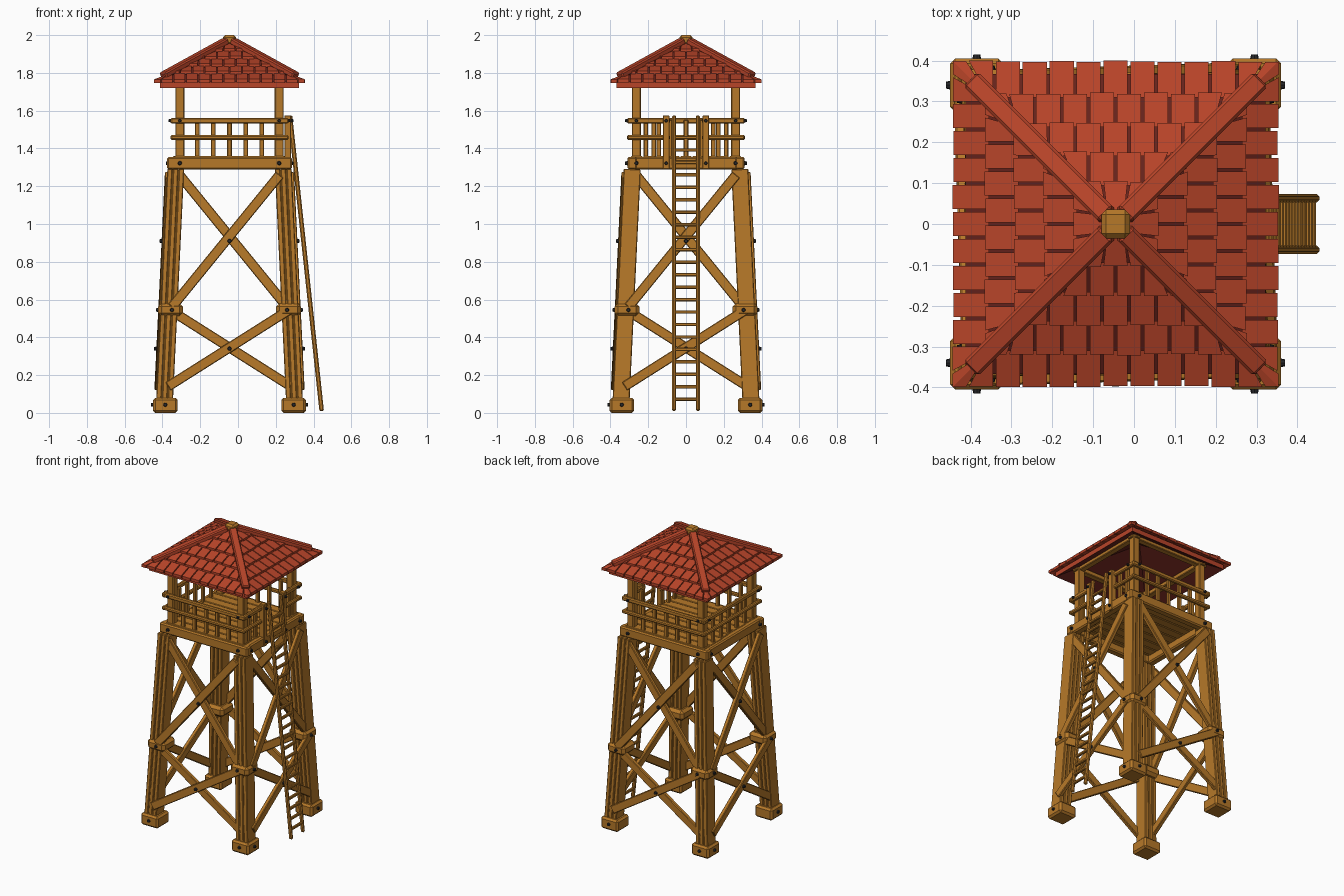
import bpy, bmesh, math, random
from mathutils import Vector, Matrix

if "Cube" in bpy.data.objects:
    bpy.data.objects.remove(bpy.data.objects["Cube"])

random.seed(4)
CX = -0.045          # tower axis; the ladder leans out on +x


def material(name, rgb):
    m = bpy.data.materials.new(name)
    m.diffuse_color = (*rgb, 1)
    m.use_nodes = True
    m.node_tree.nodes["Principled BSDF"].inputs["Base Color"].default_value = m.diffuse_color
    return m


WOOD = material("wood", (0.47, 0.19, 0.022))
RED = material("red_tile", (0.48, 0.058, 0.022))
DARK_RED = material("dark_red", (0.13, 0.016, 0.011))
IRON = material("dark_iron", (0.02, 0.021, 0.024))


def finish(name, bm, mat, bevel=0.0):
    bmesh.ops.recalc_face_normals(bm, faces=bm.faces)
    me = bpy.data.meshes.new(name)
    bm.to_mesh(me)
    bm.free()
    me.materials.append(mat)
    ob = bpy.data.objects.new(name, me)
    ob.location.x = CX
    bpy.context.collection.objects.link(ob)
    if bevel:
        b = ob.modifiers.new("bevel", 'BEVEL')
        b.width, b.segments = bevel, 1
    return ob


def beam(bm, p, q, w, d, ref=(0, 1, 0)):
    """Box from p to q; d is its thickness towards ref, w the other way."""
    p, q = Vector(p), Vector(q)
    t = (q - p).normalized()
    n = Vector(ref)
    n = (n - t * n.dot(t)).normalized()
    s = n.cross(t)
    rot = Matrix((s, n, t)).transposed().to_4x4()
    m = Matrix.Translation((p + q) / 2) @ rot @ Matrix.Diagonal((w, d, (q - p).length, 1))
    bmesh.ops.create_cube(bm, size=1, matrix=m)


def turn(k, v):
    """Front-side point turned to side k (0 front, 1 right, 2 back, 3 left)."""
    return Matrix.Rotation(k * math.pi / 2, 3, 'Z') @ Vector(v)


def bolt(bm, k, x, y, z, r=0.012):
    m = Matrix.Translation(turn(k, (x, y, z))) @ Matrix.Rotation(k * math.pi / 2, 4, 'Z') \
        @ Matrix.Rotation(math.pi / 2, 4, 'X')
    bmesh.ops.create_cone(bm, cap_ends=True, segments=8, radius1=r, radius2=r * 0.7,
                          depth=0.016, matrix=m)


def leg_c(z):        # leg centre offset at height z
    return 0.343 - 0.058 * (z - 0.08) / 1.2


corners = [(sx, sy) for sx in (-1, 1) for sy in (-1, 1)]
bolts = bmesh.new()

# footings, leaning plank-built legs, collars and upper posts
foot, leg, collar, post = (bmesh.new() for _ in range(4))
for sx, sy in corners:
    beam(foot, (sx * .34, sy * .34, 0), (sx * .34, sy * .34, .08), .13, .13)
    a, b = leg_c(.06), leg_c(1.29)
    beam(leg, (sx * a, sy * a, .06), (sx * b, sy * b, 1.285), .08, .076)
    for o in (-.031, 0, .031):
        beam(leg, (sx * a + o, sy * a, .06), (sx * b + o, sy * b, 1.29), .027, .09)
    beam(collar, (sx * .312, sy * .312, .51), (sx * .312, sy * .312, .58), .132, .132)
    beam(post, (sx * .263, sy * .263, 1.29), (sx * .263, sy * .263, 1.79), .048, .048)
finish("footings", foot, WOOD, .012)
finish("legs", leg, WOOD, .004)
finish("leg_collars", collar, WOOD, .018)
finish("roof_posts", post, WOOD, .005)

# crossed braces on each side
brace = bmesh.new()
for k in range(4):
    n = turn(k, (0, -1, 0))
    for z0, z1, x0, x1 in ((.14, .545, .325, .315), (.56, 1.26, .305, .265)):
        for s in (-1, 1):
            off = .036 + s * .007
            beam(brace, turn(k, (-s * x0, -leg_c(z0) - off, z0)),
                 turn(k, (s * x1, -leg_c(z1) - off, z1)), .052, .026, n)
    for z in (.34, .91):
        bolt(bolts, k, 0, -leg_c(z) - .06, z)
    for s in (-1, 1):
        bolt(bolts, k, s * .34, -.407, .043)
        bolt(bolts, k, s * .305, -.38, .545)
finish("cross_braces", brace, WOOD, .004)

# platform frame
frame = bmesh.new()
for k in range(4):
    half, out = (.33, .285) if k % 2 == 0 else (.308, .298)
    beam(frame, turn(k, (-half, -out, 1.322)), turn(k, (half, -out, 1.322)), .066, .05,
         turn(k, (0, -1, 0)))
    for x in (-.263, .263):
        bolt(bolts, k, x, -out - .03, 1.322)
finish("platform_beams", frame, WOOD, .008)

# floor planks
floor = bmesh.new()
for i in range(9):
    y = -.26 + i * .065
    e = .295 + random.uniform(-.006, .006)
    beam(floor, (-e, y, 1.348), (e, y, 1.348), .022, .06)
finish("floor_planks", floor, WOOD, .003)

# railings, with a gap on the ladder side
rails, bal = bmesh.new(), bmesh.new()
for k in range(4):
    n = turn(k, (0, -1, 0))
    spans = [(-.31, -.085), (.085, .31)] if k == 1 else [(-.312, .312)]
    for z, w in ((1.547, .03), (1.458, .024)):
        for a, b in spans:
            beam(rails, turn(k, (a, -.298, z)), turn(k, (b, -.298, z)), w, .024, n)
    xs = (-.212, -.145, .145, .212) if k == 1 else (-.17, -.085, 0, .085, .17)
    for x in xs:
        beam(bal, turn(k, (x, -.277, 1.35)), turn(k, (x, -.277, 1.55)), .024, .02, n)
    for x in (-.263, .263):
        bolt(bolts, k, x, -.314, 1.547, .01)
for s in (-1, 1):    # gate posts
    beam(bal, (.308, s * .105, 1.29), (.308, s * .105, 1.575), .036, .034)
    bolt(bolts, 1, s * .105, -.33, 1.547, .01)
    bolt(bolts, 1, s * .105, -.33, 1.322, .01)
finish("rails", rails, WOOD, .006)
finish("balusters", bal, WOOD, .003)

# ladder
ladder, rungs = bmesh.new(), bmesh.new()
for s in (-1, 1):
    beam(ladder, (.488, s * .063, .01), (.32, s * .063, 1.575), .024, .02)
for i in range(22):
    z = .072 + i * .066
    x = .488 - .168 * (z - .01) / 1.565
    beam(rungs, (x, -.063, z), (x, .063, z), .018, .018, (0, 0, 1))
finish("ladder_sides", ladder, WOOD, .006)
finish("ladder_rungs", rungs, WOOD, .004)
finish("bolts", bolts, IRON)

# plates carrying the roof
plate = bmesh.new()
for k in range(4):
    beam(plate, turn(k, (-.3, -.263, 1.76)), turn(k, (.3, -.263, 1.76)), .03, .04,
         turn(k, (0, -1, 0)))
finish("roof_plates", plate, WOOD, .004)

# hollow pyramid under the tiles: dark boards with a red edge
deck = bmesh.new()
R, SLOPE = .367, .55
rings = []
for z in (1.752, 1.72):
    ring = [deck.verts.new((sx * R, sy * R, z)) for sx, sy in ((-1, -1), (1, -1), (1, 1), (-1, 1))]
    rings.append((ring, deck.verts.new((0, 0, z + R * SLOPE))))
for i in range(4):
    j = (i + 1) % 4
    for ring, top in rings:
        deck.faces.new((ring[i], ring[j], top))
    deck.faces.new((rings[0][0][i], rings[0][0][j], rings[1][0][j], rings[1][0][i]))
ob = finish("roof_deck", deck, DARK_RED)
ob.data.materials.append(RED)
for f in ob.data.polygons:
    f.material_index = int(abs(f.normal.z) < .1)

# overlapping tile rows, trimmed along the hips
tiles = bmesh.new()
rows = (.4, .322, .25, .178, .106, .03)
W = .066
for k in range(4):
    for i in range(5):
        for c in range(-7, 8):
            x0 = (c + (0 if i % 2 else .5)) * W + .0035
            x1 = x0 + W - .007
            ro = rows[i] - random.uniform(0, .004)
            ri = max(rows[i + 1] - .012, .02)
            if x0 > ro - .012 or x1 < -ro + .012:
                continue
            vs = []
            for drop in (0, .019):
                for r, x, low in ((ro, x0, 0), (ro, x1, 0), (ri, x1, .015), (ri, x0, .015)):
                    x = max(-r, min(r, x))
                    vs.append(tiles.verts.new(
                        turn(k, (x, -r, 1.985 - SLOPE * r - low - drop))))
            for f in ((0, 1, 2, 3), (7, 6, 5, 4), (0, 4, 5, 1), (1, 5, 6, 2),
                      (2, 6, 7, 3), (3, 7, 4, 0)):
                tiles.faces.new([vs[j] for j in f])
bmesh.ops.dissolve_degenerate(tiles, dist=.0005, edges=tiles.edges)
finish("roof_tiles", tiles, RED)

# hip boards and peak cap
hips, cap = bmesh.new(), bmesh.new()
for sx, sy in corners:
    beam(hips, (sx * .02, sy * .02, 1.968), (sx * .352, sy * .352, 1.968 - .332 * SLOPE),
         .05, .034, (0, 0, 1))
finish("hip_boards", hips, RED, .007)
beam(cap, (0, 0, 1.95), (0, 0, 2.0), .07, .07)
finish("peak_cap", cap, WOOD, .012)
